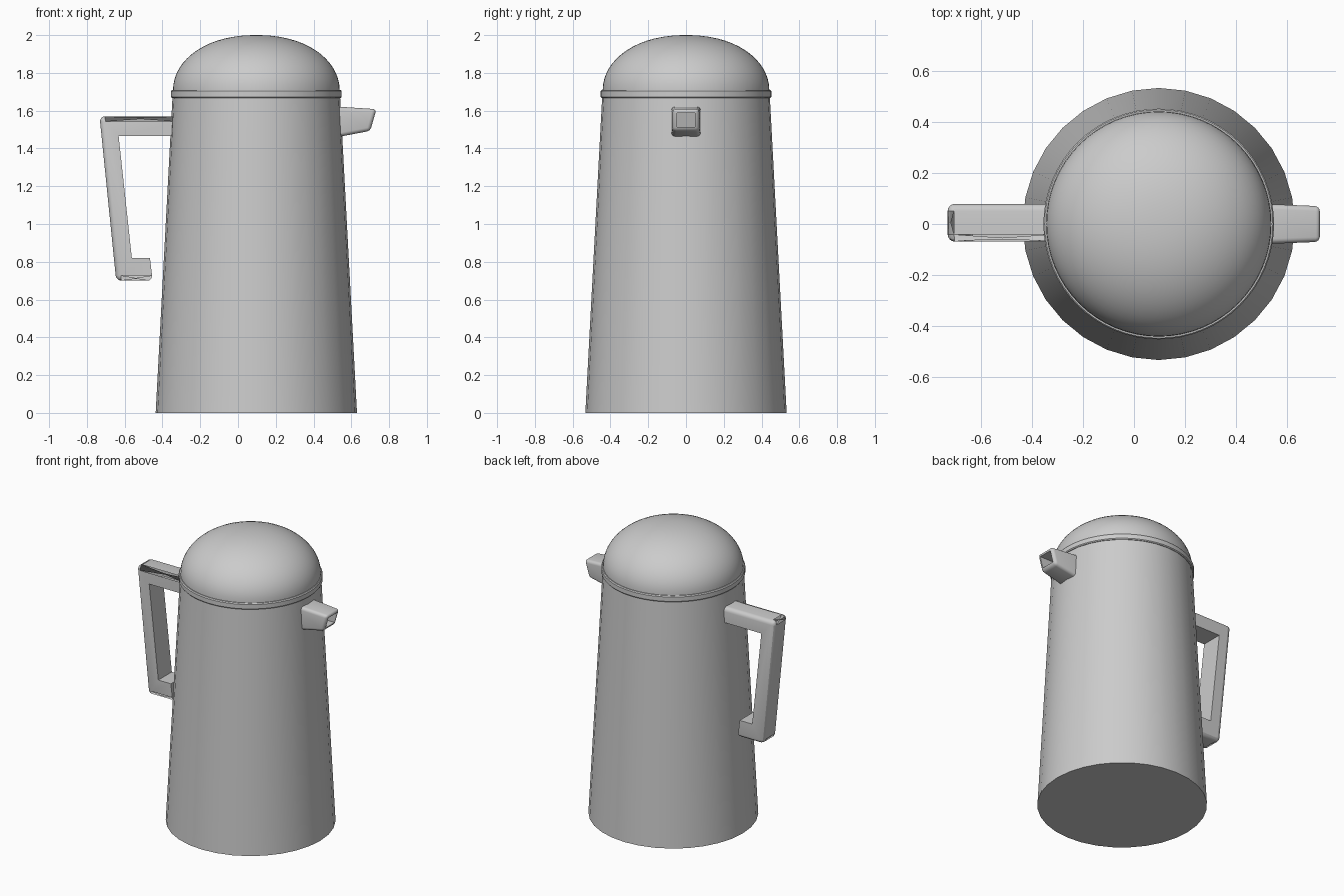
import bpy
import bmesh
from math import cos, sin, pi, radians
from mathutils import Vector

cube = bpy.data.objects.get("Cube")
if cube:
    bpy.data.objects.remove(cube, do_unlink=True)

AXIS_X = 0.097
SIDES = 32

grey = bpy.data.materials.new("light grey")
grey.use_nodes = True
grey.diffuse_color = (0.6, 0.6, 0.6, 1)
grey.node_tree.nodes["Principled BSDF"].inputs["Base Color"].default_value = (0.6, 0.6, 0.6, 1)


def finish(name, bm, angle=30):
    bmesh.ops.recalc_face_normals(bm, faces=bm.faces[:])
    mesh = bpy.data.meshes.new(name)
    bm.to_mesh(mesh)
    bm.free()
    mesh.materials.append(grey)
    obj = bpy.data.objects.new(name, mesh)
    bpy.context.collection.objects.link(obj)
    bpy.ops.object.select_all(action="DESELECT")
    obj.select_set(True)
    bpy.context.view_layer.objects.active = obj
    bpy.ops.object.shade_smooth_by_angle(angle=radians(angle))
    return obj


def lathe(name, profile, sides=SIDES):
    """Closed solid of revolution from (radius, height) pairs."""
    bm = bmesh.new()
    rings = [[bm.verts.new((AXIS_X + r * cos(2 * pi * i / sides), r * sin(2 * pi * i / sides), z))
              for i in range(sides)] for r, z in profile]
    for low, high in zip(rings, rings[1:]):
        for i in range(sides):
            j = (i + 1) % sides
            bm.faces.new((low[i], low[j], high[j], high[i]))
    bm.faces.new(rings[0][::-1])
    bm.faces.new(rings[-1])
    return finish(name, bm)


# Tapered body
lathe("body", [(0.533, 0), (0.443, 1.69)])

# Rim band with softened edges
lathe("rim_band", [(0.435, 1.667), (0.447, 1.667), (0.452, 1.673), (0.452, 1.703),
                   (0.447, 1.71), (0.435, 1.71)], 64)

# Domed lid
dome = [(0.441, 1.69)]
for k in range(16):
    a = k / 15 * pi / 2 * 0.97
    dome.append((0.441 * cos(a) ** 0.92, 1.71 + 0.29 * sin(a)))
lathe("lid", dome, 64)

# Handle: extruded hook whose outside edges are rounded
outer = [(-0.33, 1.57), (-0.733, 1.57), (-0.645, 0.70), (-0.452, 0.70)]
inner = [(-0.466, 0.82), (-0.562, 0.82), (-0.632, 1.466), (-0.33, 1.466)]
bm = bmesh.new()
sides = [[bm.verts.new((x, y, z)) for x, z in outer + inner] for y in (-0.069, 0.079)]
edges = []
for i in range(8):
    j = (i + 1) % 8
    bm.faces.new((sides[0][i], sides[0][j], sides[1][j], sides[1][i]))
for s in sides:
    for a, b, c, d in ((0, 1, 6, 7), (1, 2, 5, 6), (2, 3, 4, 5)):
        bm.faces.new([s[k] for k in (a, b, c, d)])
    edges += [bm.edges.get((s[k], s[k + 1])) for k in range(3)]
edges += [bm.edges.get((sides[0][k], sides[1][k])) for k in (1, 2, 3)]
bmesh.ops.bevel(bm, geom=edges, offset=0.028, segments=4, profile=0.5, affect="EDGES")
finish("handle", bm, 35)

# Spout: tapered block with rounded edges and a square opening
bm = bmesh.new()
root = [bm.verts.new((0.50, y, z)) for y, z in ((-0.079, 1.455), (0.079, 1.455), (0.079, 1.623), (-0.079, 1.623))]
tip = [bm.verts.new(p) for p in ((0.70, -0.07, 1.493), (0.70, 0.07, 1.493),
                                 (0.733, 0.07, 1.608), (0.733, -0.07, 1.608))]
bm.faces.new(root)
mouth = bm.faces.new(tip)
for i in range(4):
    j = (i + 1) % 4
    bm.faces.new((root[i], root[j], tip[j], tip[i]))
bmesh.ops.recalc_face_normals(bm, faces=bm.faces[:])
bmesh.ops.inset_individual(bm, faces=[mouth], thickness=0.03)
edges = [bm.edges.get((tip[i], tip[(i + 1) % 4])) for i in range(4)]
edges += [bm.edges.get((root[i], tip[i])) for i in range(4)]
bmesh.ops.bevel(bm, geom=edges, offset=0.02, segments=4, profile=0.5, affect="EDGES")
bm.faces.ensure_lookup_table()
centre = Vector((0.717, 0, 1.55))
mouth = min(bm.faces, key=lambda f: (f.calc_center_median() - centre).length)
hole = bmesh.ops.extrude_discrete_faces(bm, faces=[mouth])["faces"][0]
for v in hole.verts:
    v.co.x -= 0.12
finish("spout", bm, 35)
